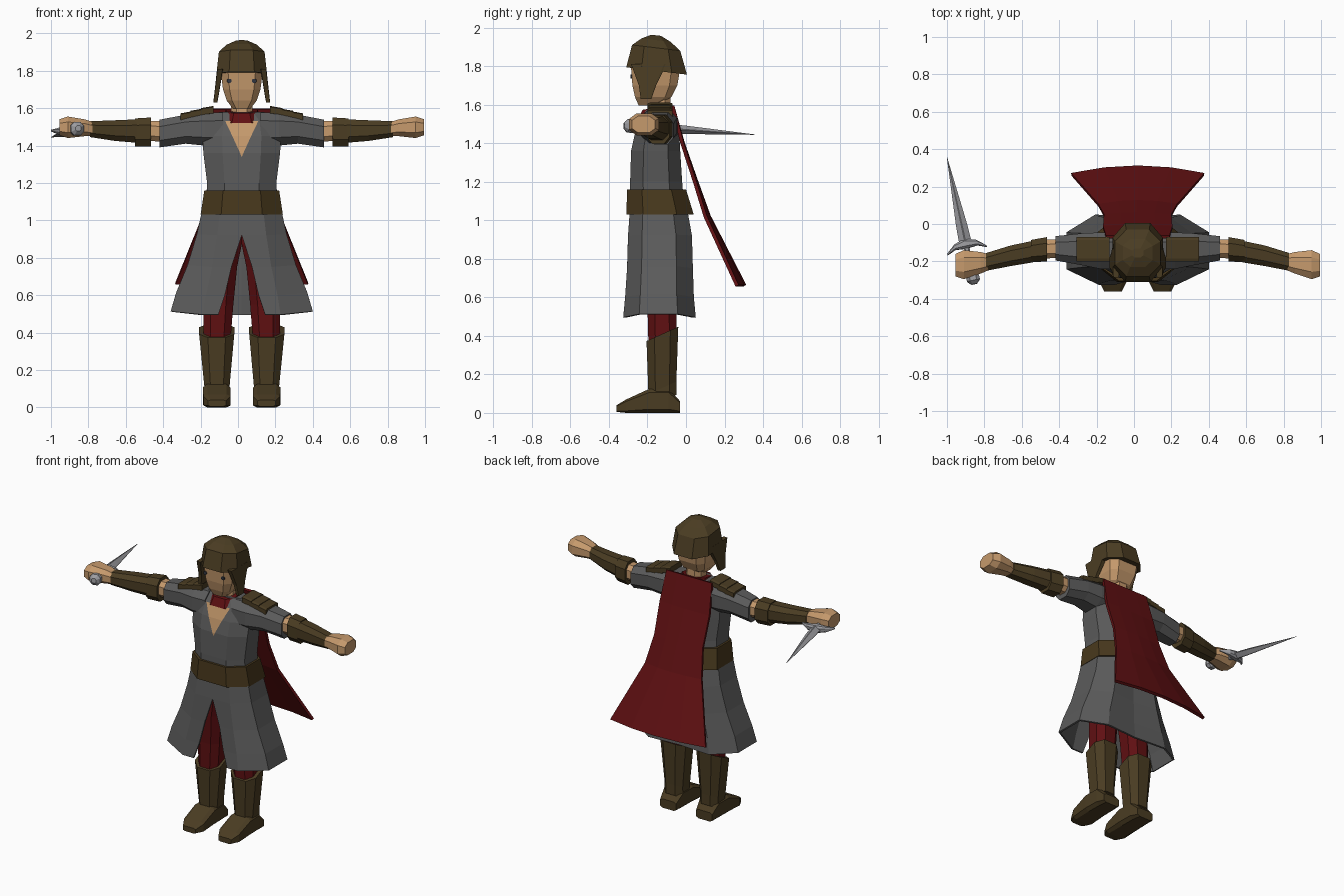
import bpy, bmesh
from mathutils import Matrix, Vector


def material(name, r, g, b):
    m = bpy.data.materials.new(name)
    m.diffuse_color = (r, g, b, 1)
    return m


CLOTH = material("grey cloth", 0.105, 0.105, 0.105)
LEATHER = material("brown leather", 0.068, 0.045, 0.016)
BELT = material("belt leather", 0.065, 0.040, 0.012)
RED = material("dark red cloth", 0.115, 0.005, 0.006)
SKIN = material("skin", 0.56, 0.32, 0.15)
STEEL = material("steel", 0.34, 0.34, 0.36)
DARK = material("dark eye", 0.03, 0.035, 0.05)

MID = Matrix.Translation((0.02, 0, 0))          # body centre line
SIDES = {"left": MID, "right": MID @ Matrix.Diagonal((-1, 1, 1, 1))}


def finish(name, bm, mat, place, thick=0):
    bmesh.ops.transform(bm, matrix=place, verts=bm.verts)
    bmesh.ops.recalc_face_normals(bm, faces=bm.faces)
    me = bpy.data.meshes.new(name)
    bm.to_mesh(me)
    bm.free()
    me.materials.append(mat)
    ob = bpy.data.objects.new(name, me)
    bpy.context.collection.objects.link(ob)
    if thick:
        mod = ob.modifiers.new("thickness", "SOLIDIFY")
        mod.thickness = thick
        mod.offset = 0
    return ob


def loft(name, axis, rings, mat, place=MID, k=0.5, tilt=0.0):
    """Octagonal rings (t, u0, u1, v0, v1) along an axis; k is the flat share of each side."""
    bm = bmesh.new()
    loops = []
    for t, u0, u1, v0, v1 in rings:
        cu, cv, hu, hv = (u0 + u1) / 2, (v0 + v1) / 2, (u1 - u0) / 2, (v1 - v0) / 2
        loop = []
        for a, b in ((-k, -1), (k, -1), (1, -k), (1, k), (k, 1), (-k, 1), (-1, k), (-1, -k)):
            co = [cu + a * hu, cv + b * hv]
            co.insert(axis, t + tilt * b * hv)
            loop.append(bm.verts.new(co))
        loops.append(loop)
    for p, q in zip(loops, loops[1:]):
        for i in range(8):
            j = (i + 1) % 8
            bm.faces.new((p[i], p[j], q[j], q[i]))
    bm.faces.new(loops[0])
    bm.faces.new(loops[-1])
    return finish(name, bm, mat, place)


def sheet(name, rows, mat, thick=0.0, place=MID):
    """Grid surface from rows of points."""
    bm = bmesh.new()
    grid = [[bm.verts.new(p) for p in row] for row in rows]
    for p, q in zip(grid, grid[1:]):
        for i in range(len(p) - 1):
            bm.faces.new((p[i], p[i + 1], q[i + 1], q[i]))
    bmesh.ops.remove_doubles(bm, verts=bm.verts, dist=0.0005)
    return finish(name, bm, mat, place, thick)


def sym(z, h, y0, y1):
    return (z, -h, h, y0, y1)


# Torso, neckline, belt
loft("tunic", 2, [sym(1.08, .19, -.29, -.01), sym(1.2, .185, -.29, -.02), sym(1.36, .205, -.285, -.03),
                  sym(1.45, .21, -.265, -.035), sym(1.53, .19, -.235, -.055),
                  sym(1.58, .12, -.2, -.075)], CLOTH)
sheet("neckline", [[(-h, y - .005, z), (h, y - .005, z)] for h, y, z in
                   ((.001, -.2855, 1.34), (.009, -.285, 1.36), (.05, -.265, 1.45), (.088, -.235, 1.53))], SKIN)
loft("belt", 2, [sym(1.03, .22, -.31, .04), sym(1.16, .2, -.305, 0)], BELT)
loft("collar", 2, [sym(1.535, .105, -.25, -.06), sym(1.585, .085, -.225, -.07)], RED, tilt=.15)

# Skirt, split at the front
rows = []
for z, h, g, y0, y1 in ((1.06, .205, 0, -.285, .0), (.92, .235, 0, -.295, .025), (.75, .285, .055, -.3, .03),
                        (.6, .345, .09, -.31, .035), (.495, .375, .125, -.32, .045)):
    d = y1 - y0
    half = [(g, y0, 0), (max(.55 * h, g + .03), y0, 0), (h, y0 + .22 * d, .03), (h, y1 - .25 * d, .03),
            (.6 * h, y1, 0), (0, y1 - .015, 0)]
    side = [(x, y, z + e * (1.06 - z)) for x, y, e in half]
    rows.append(side + [(-x, y, w) for x, y, w in side[-2::-1]])
sheet("skirt", rows, CLOTH, .012)

# Cape
rows = []
for z, y, h, bulge in ((1.595, -.07, .17, 0), (1.4, -.02, .185, .005), (1.2, .045, .18, .01),
                       (1.02, .1, .21, .02), (.66, .265, .355, .04)):
    rows.append([(h * c, y + bulge * (1 - c * c), z) for c in (-1, -.5, 0, .5, 1)])
sheet("cape", rows, RED, .018)

# Head and helmet
loft("neck", 2, [sym(1.5, .06, -.2, -.08), sym(1.67, .055, -.19, -.08)], SKIN)
loft("head", 2, [sym(1.595, .045, -.245, -.15), sym(1.64, .08, -.265, -.075), sym(1.7, .1, -.278, -.045),
                 sym(1.79, .112, -.285, -.03), sym(1.86, .1, -.26, -.05)], SKIN, k=.65)
loft("helmet", 2, [sym(1.775, .135, -.31, .005), sym(1.895, .122, -.28, -.03), sym(1.935, .08, -.23, -.08),
                   sym(1.96, .03, -.18, -.13)], LEATHER, tilt=-.12)

for side, place in SIDES.items():
    def part(name, *args, **kw):
        loft(side + "_" + name, *args, place=place, **kw)

    # Face and cheek guards
    part("eye", 1, [(-.288, .055, .078, 1.735, 1.757), (-.28, .055, .078, 1.735, 1.757)], DARK)
    part("cheek_guard", 2, [(1.63, .13, .152, -.235, -.18), (1.7, .118, .144, -.245, -.155),
                            (1.81, .1, .132, -.285, -.1)], LEATHER, k=.85)
    # Arm
    part("sleeve", 0, [(.1, -.24, -.05, 1.4, 1.578), (.2, -.24, -.045, 1.4, 1.575), (.3, -.22, -.05, 1.41, 1.565),
                       (.44, -.195, -.065, 1.39, 1.538)], CLOTH)
    part("upper_arm", 0, [(.4, -.18, -.08, 1.42, 1.53), (.51, -.185, -.085, 1.425, 1.53)], SKIN)
    part("bracer_cuff", 0, [(.485, -.2, -.07, 1.395, 1.55), (.57, -.205, -.085, 1.395, 1.545)], LEATHER)
    part("bracer", 0, [(.56, -.205, -.09, 1.415, 1.54), (.68, -.225, -.115, 1.425, 1.535),
                       (.81, -.25, -.155, 1.445, 1.53)], LEATHER)
    part("hand", 0, [(.78, -.24, -.165, 1.45, 1.52), (.84, -.265, -.15, 1.45, 1.54),
                     (.93, -.295, -.14, 1.44, 1.555), (.975, -.28, -.16, 1.455, 1.54)], SKIN)
    # Layered shoulder plates
    for i in range(3):
        x, z = .15 + .055 * i, 1.612 - .014 * i
        part("shoulder_plate_%d" % (i + 1), 0, [(x, -.2, -.07, z - .045, z), (x + .068, -.2, -.07, z - .052, z - .012)],
             LEATHER, k=.75)
    # Leg and boot
    part("trouser_leg", 2, [(.36, .06, .205, -.195, -.05), (.55, .045, .205, -.2, -.05), (.75, .025, .19, -.22, -.05),
                            (.87, 0, .18, -.23, -.05), (1.05, 0, .16, -.23, -.05)], RED)
    part("boot_shaft", 2, [(.06, .065, .2, -.2, -.05), (.13, .065, .2, -.195, -.05),
                           (.41, .04, .228, -.205, -.04)], LEATHER, tilt=.45)
    part("boot_foot", 1, [(-.36, .085, .18, .005, .04), (-.31, .06, .205, 0, .07), (-.19, .06, .208, 0, .125),
                          (-.09, .062, .205, 0, .125), (-.03, .075, .195, 0, .06)], LEATHER, k=.7)

# Sword held in the right hand
aim = Vector((0, 1, 0)).rotation_difference(Vector((-.14, .65, -.045))).to_matrix().to_4x4()
grip = Matrix.Translation((-.88, -.2, 1.483)) @ aim
loft("sword_blade", 1, [sym(.09, .034, -.024, .024), sym(.2, .03, -.022, .022), sym(.57, .001, -.001, .001)],
     STEEL, grip, k=.08)
loft("sword_guard", 0, [(-.108, .055, .065, -.005, .005), (-.06, .075, .105, -.018, .018), (0, .07, .125, -.026, .026),
                        (.06, .075, .105, -.018, .018), (.108, .055, .065, -.005, .005)], STEEL, grip)
loft("sword_grip", 1, [sym(-.1, .016, -.016, .016), sym(.1, .016, -.016, .016)], STEEL, grip)
loft("sword_pommel", 1, [sym(-.125, .015, -.015, .015), sym(-.105, .035, -.035, .035), sym(-.08, .035, -.035, .035),
                         sym(-.06, .015, -.015, .015)], STEEL, grip)
